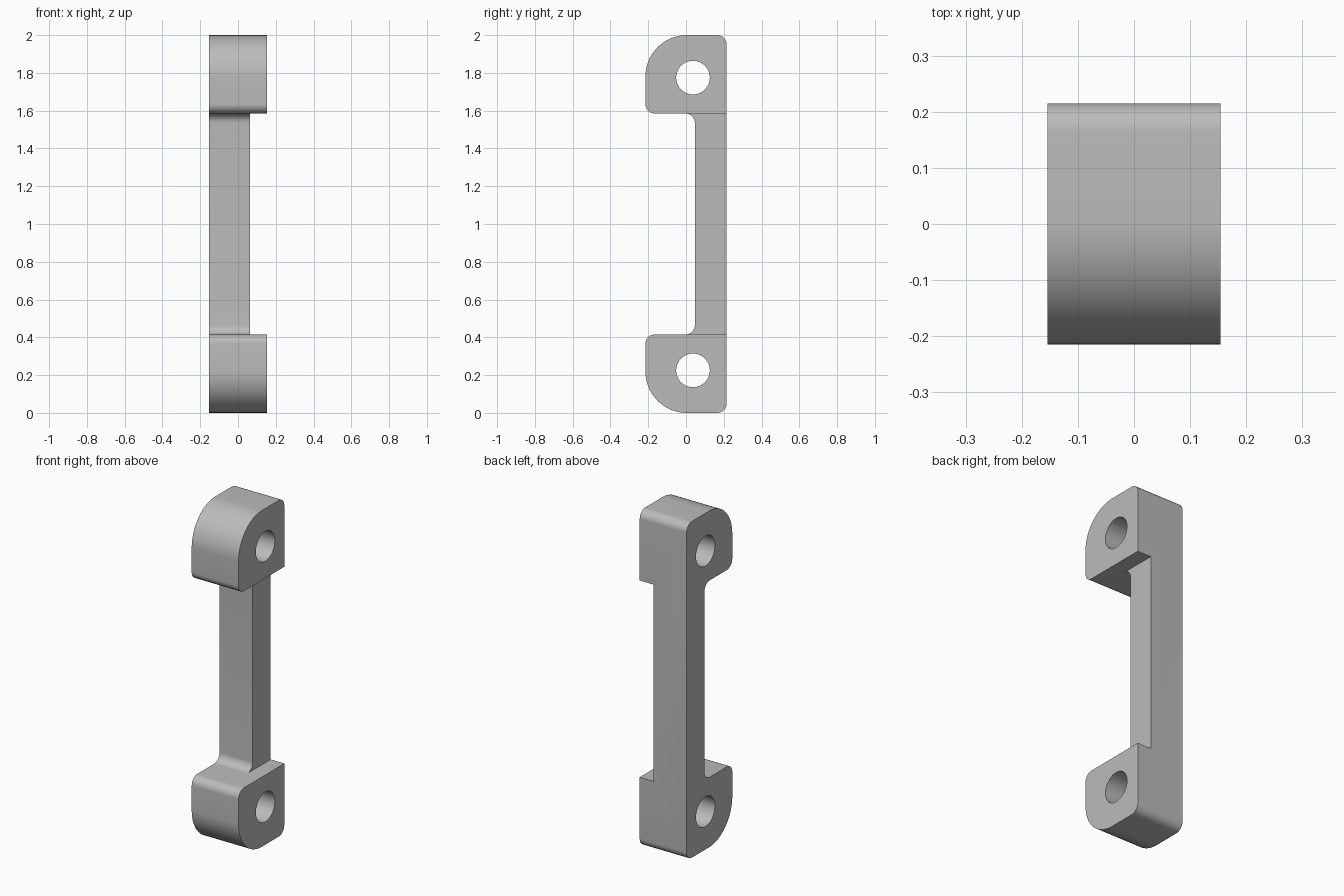
import bpy
import bmesh
from math import cos, sin, pi
from mathutils import Matrix, Vector

if "Cube" in bpy.data.objects:
    bpy.data.objects.remove(bpy.data.objects["Cube"], do_unlink=True)

HALF_X, HALF_Y, HEIGHT = 0.154, 0.215, 2.0
BAR_X, BAR_Y = 0.064, 0.047          # right side and front of the thin bar
BLOCK = 0.415                        # height of each end block
SMALL, BIG = 0.05, 0.22              # corner radii
HOLE_Y, HOLE_Z, HOLE_R = 0.037, 0.225, 0.089

grey = bpy.data.materials.new("plain_grey")
grey.use_nodes = True
colour = (0.5, 0.5, 0.5, 1)
grey.diffuse_color = colour
grey.node_tree.nodes["Principled BSDF"].inputs["Base Color"].default_value = colour


def arc(y, z, radius, start, end, steps):
    """Points on an arc in the y-z plane, angles in quarter turns."""
    angles = [(start + (end - start) * i / steps) * pi / 2 for i in range(steps + 1)]
    return [(y + radius * cos(a), z + radius * sin(a)) for a in angles]


def make_object(name, bm):
    bmesh.ops.recalc_face_normals(bm, faces=bm.faces)
    mesh = bpy.data.meshes.new(name)
    bm.to_mesh(mesh)
    bm.free()
    mesh.materials.append(grey)
    obj = bpy.data.objects.new(name, mesh)
    bpy.context.collection.objects.link(obj)
    return obj


# Side outline of the lower half, then mirrored for the upper half
lower = arc(HALF_Y - SMALL, SMALL, SMALL, 0, -1, 10)
lower += arc(BIG - HALF_Y, BIG, BIG, -1, -2, 28)
lower += arc(SMALL - HALF_Y, BLOCK - SMALL, SMALL, 2, 1, 10)
lower += arc(BAR_Y - SMALL, BLOCK + SMALL, SMALL, -1, 0, 10)
outline = lower + [(y, HEIGHT - z) for y, z in reversed(lower)]

# Body: the outline pushed across the full width
bm = bmesh.new()
face = bm.faces.new([bm.verts.new((-HALF_X, y, z)) for y, z in outline])
side = bmesh.ops.extrude_face_region(bm, geom=[face])["geom"]
bmesh.ops.translate(bm, vec=(2 * HALF_X, 0, 0),
                    verts=[v for v in side if isinstance(v, bmesh.types.BMVert)])
body = make_object("link_bracket", bm)

# Cutter that narrows the bar on one side
cutters = []
bm = bmesh.new()
size = Matrix.Diagonal((0.4, 1, HEIGHT - 2 * BLOCK, 1))
centre = Matrix.Translation((BAR_X + 0.2, 0, HEIGHT / 2))
bmesh.ops.create_cube(bm, size=1, matrix=centre @ size)
cutters.append(make_object("bar_relief_cutter", bm))

# Cutters for the two pin holes
for name, z in (("lower", HOLE_Z), ("upper", HEIGHT - HOLE_Z)):
    bm = bmesh.new()
    place = Matrix.Translation((0, HOLE_Y, z)) @ Matrix.Rotation(pi / 2, 4, "Y")
    bmesh.ops.create_cone(bm, cap_ends=True, segments=64, radius1=HOLE_R,
                          radius2=HOLE_R, depth=1, matrix=place)
    cutters.append(make_object(name + "_hole_cutter", bm))

for cutter in cutters:
    cutter.hide_render = True
    cut = body.modifiers.new(cutter.name, "BOOLEAN")
    cut.operation, cut.solver, cut.object = "DIFFERENCE", "EXACT", cutter

# Apply the cuts, drop the cutters and shade
bpy.ops.object.select_all(action="DESELECT")
body.select_set(True)
bpy.context.view_layer.objects.active = body
for cutter in cutters:
    bpy.ops.object.modifier_apply(modifier=cutter.name)
    bpy.data.objects.remove(cutter, do_unlink=True)
bpy.ops.object.shade_smooth_by_angle(angle=pi / 6)
